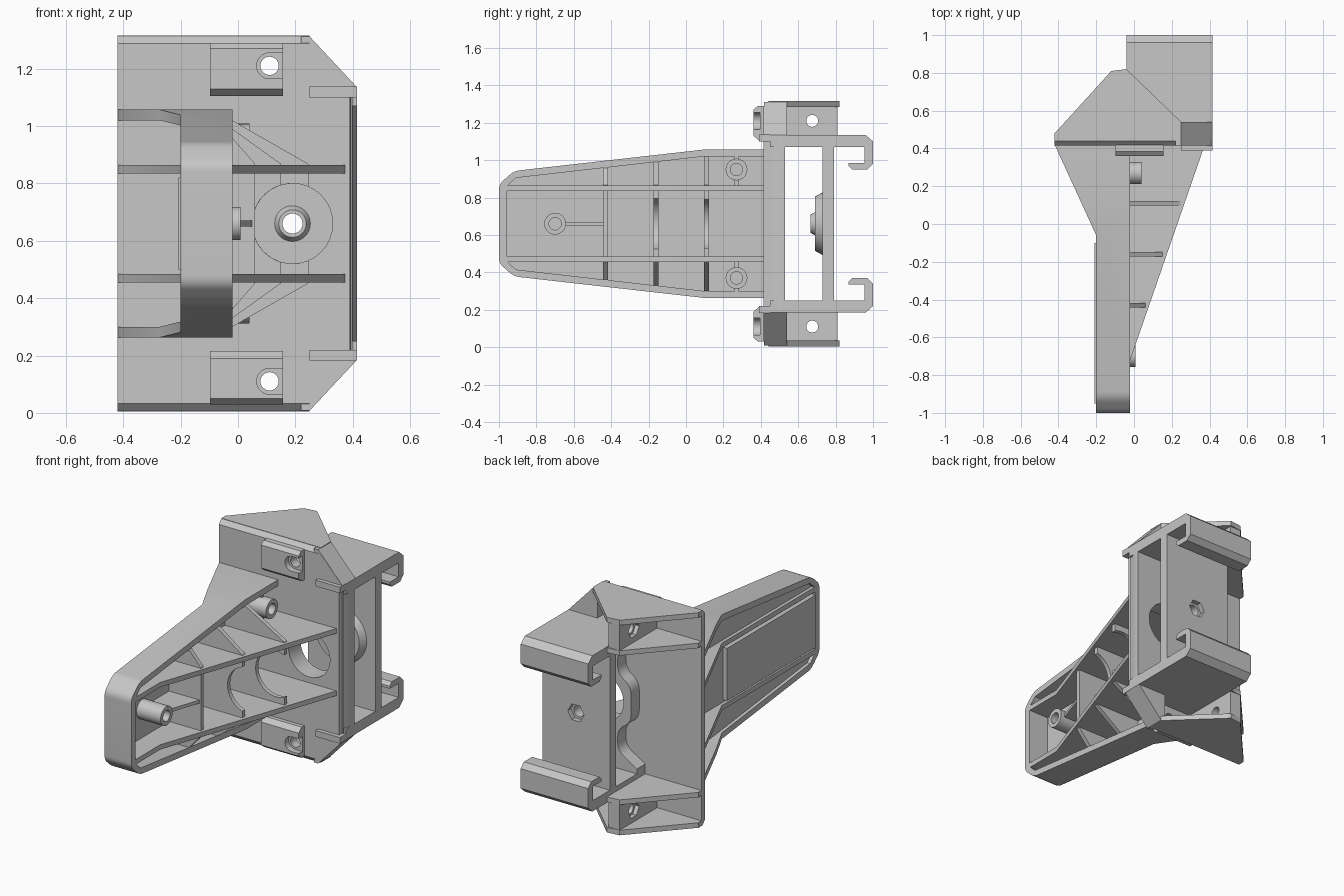
import bpy, bmesh, math
from mathutils import Vector

if "Cube" in bpy.data.objects:
    bpy.data.objects.remove(bpy.data.objects["Cube"], do_unlink=True)

MID = 0.66                      # height of the mirror plane
HOLE = 0.19                     # x of the central screw axis
grey = bpy.data.materials.new("moulded grey")
grey.use_nodes = True
grey.diffuse_color = (0.57, 0.57, 0.57, 1)
grey.node_tree.nodes["Principled BSDF"].inputs["Base Color"].default_value = (0.57, 0.57, 0.57, 1)
parts = []


def add_object(name, bm):
    bmesh.ops.recalc_face_normals(bm, faces=bm.faces[:])
    me = bpy.data.meshes.new(name)
    bm.to_mesh(me)
    bm.free()
    ob = bpy.data.objects.new(name, me)
    bpy.context.collection.objects.link(ob)
    me.materials.append(grey)
    return ob


def prism(name, pts, axis, lo, hi, keep=True):
    """Extrude a 2D outline along an axis; the outline uses the other two axes in order."""
    def place(p, t):
        c = list(p)
        c.insert("xyz".index(axis), t)
        return c
    bm = bmesh.new()
    a = [bm.verts.new(place(p, lo)) for p in pts]
    b = [bm.verts.new(place(p, hi)) for p in pts]
    bm.faces.new(a)
    bm.faces.new(b)
    for i in range(len(pts)):
        j = (i + 1) % len(pts)
        bm.faces.new((a[i], a[j], b[j], b[i]))
    ob = add_object(name, bm)
    if keep:
        parts.append(ob)
    else:
        ob.hide_render = True
    return ob


def cone(name, r1, r2, y_back, y_front):
    """Cone along the screw axis, r1 at the back and r2 at the front."""
    bm = bmesh.new()
    bmesh.ops.create_cone(bm, cap_ends=True, segments=40, radius1=r1, radius2=r2, depth=y_back - y_front)
    for v in bm.verts:
        v.co = Vector((HOLE + v.co.x, (y_back + y_front) / 2 - v.co.z, MID + v.co.y))
    ob = add_object(name, bm)
    parts.append(ob)
    return ob


def ring(u, v, r, n=32):
    return [(u + r * math.cos(math.tau * i / n), v + r * math.sin(math.tau * i / n)) for i in range(n)]


def box(name, x0, x1, y0, y1, z0, z1, keep=True):
    return prism(name, [(x0, y0), (x1, y0), (x1, y1), (x0, y1)], "z", z0, z1, keep)


def cut(ob, *cutters):
    bpy.context.view_layer.objects.active = ob
    for c in cutters:
        m = ob.modifiers.new("cut", "BOOLEAN")
        m.operation, m.solver, m.object = "DIFFERENCE", "EXACT", c
        bpy.ops.object.modifier_apply(modifier=m.name)
        bpy.data.objects.remove(c, do_unlink=True)


def axis_hole(r, n=32, y0=0.3):
    return prism("cutter", ring(HOLE, MID, r, n), "y", y0, 0.9, False)


def rounded(pts, sizes, n=8):
    """Round chosen corners of an outline."""
    out = []
    for i, p in enumerate(pts):
        d = sizes.get(i)
        p = Vector(p)
        if not d:
            out.append(tuple(p))
            continue
        a = p + (Vector(pts[i - 1]) - p).normalized() * d
        b = p + (Vector(pts[(i + 1) % len(pts)]) - p).normalized() * d
        for k in range(n + 1):
            t = k / n
            out.append(tuple(a * (1 - t) ** 2 + p * 2 * t * (1 - t) + b * t * t))
    return out


def mirrored(half):
    return half + [(y, 2 * MID - z) for y, z in reversed(half)]


def flip(pts, s):
    return [(u, MID + s * (v - MID)) for u, v in pts]


def span(z0, z1, s):
    return sorted((MID + s * (z0 - MID), MID + s * (z1 - MID)))


# Main plate with cut corners and the screw opening
plate = prism("main_plate", mirrored([(-0.42, 1.288), (0.27, 1.288), (0.415, 1.135), (0.415, 1.1), (0.39, 1.1)]),
              "y", 0.415, 0.45)
cut(plate, axis_hole(0.14))

# Rail frame: waisted front wall, bevelled edge, back wall
waist = rounded(mirrored([(0.4, 1.13), (-0.04, 1.13), (-0.04, 1.04), (0.09, 0.96), (0.09, 0.83), (0.0, 0.77)]),
                {i: 0.05 for i in range(3, 9)})
cut(prism("frame_front_wall", waist, "y", 0.44, 0.53), axis_hole(0.14))
prism("frame_front_edge", [(0.37, 0.43), (0.39, 0.43), (0.415, 0.49), (0.415, 0.53), (0.37, 0.53)], "z", 0.19, 1.13)
back = box("frame_back_wall", -0.04, 0.415, 0.73, 0.79, 0.2, 1.12)
cut(back, axis_hole(0.035), axis_hole(0.055, 6, 0.76))
hook = [(0.45, 1.135), (0.96, 1.135), (1, 1.1), (1, 0.98), (0.97, 0.95), (0.89, 0.95), (0.87, 0.97),
        (0.87, 0.985), (0.955, 0.985), (0.955, 1.07), (0.45, 1.07)]

# Stepped screw boss on the inside of the back wall
cut(cone("screw_boss_base", 0.17, 0.145, 0.735, 0.69), axis_hole(0.035))
cut(cone("screw_boss_tip", 0.065, 0.048, 0.695, 0.665), axis_hole(0.035))

# Arm: shallow tray with a rim, open towards +x, flaring at its root
half = [(0.43, 1.057), (0.1, 1.057), (-0.92, 0.942), (-1.0, 0.87)]
inner = [(0.5, 1.02), (0.1, 1.02), (-0.91, 0.905), (-0.958, 0.86)]
arm = prism("arm_tray", rounded(mirrored(half), {2: 0.035, 3: 0.03, 4: 0.03, 5: 0.035}), "x", -0.42, -0.02)
flare = [(-0.6, -1.1), (-0.2, -1.1), (-0.2, -0.06), (-0.42, 0.42), (-0.6, 0.42)]
cut(arm, prism("cutter", flare, "z", 0, 1.4, False),
    prism("cutter", mirrored(inner), "x", -0.155, 0.1, False),
    prism("cutter", mirrored(inner), "x", -0.6, -0.18, False))
box("grip_panel", -0.208, -0.16, -0.95, -0.1, 0.5, 0.82)

lid_shape = [(-0.42, 0.44), (-0.42, 0.48), (-0.12, 0.81), (-0.04, 0.82), (0.25, 0.54), (0.25, 0.44)]
lid_bevel = [(0.415, 1.288), (0.442, 1.316), (0.442, 1.285)]
main_rib = [(-0.2, -0.96), (-0.02, -0.96), (-0.02, -0.72), (0.375, 0.42), (-0.42, 0.42), (-0.2, -0.06)]
pad_shape = [(0.42, 1.105), (0.39, 1.105), (0.36, 1.13), (0.36, 1.27), (0.385, 1.29), (0.42, 1.29)]
corner = [(0.22, 1.1), (0.22, 1.312), (0.25, 1.312), (0.415, 1.135), (0.415, 1.1)]
cross = [(-0.43, 0.06), (-0.16, 0.15), (0.11, 0.245)]

for s, tag in ((1, "upper"), (-1, "lower")):
    prism(tag + "_rail_hook", flip(hook, s), "x", -0.04, 0.415)
    prism(tag + "_main_rib", main_rib, "z", *span(0.835, 0.865, s))

    # Sloping side ribs
    for y, h in cross:
        top = 1.03 + min(0, y - 0.1) * 0.115
        side = [(-0.17, 0.85), (h, 0.85), (h, 0.868), (-0.02, top - 0.01), (-0.02, top), (-0.17, top)]
        prism(tag + "_side_rib", flip(side, s), "y", y - 0.013, y + 0.013)

    # Screw post with its ribs
    zc = MID + s * 0.29
    for z0, z1 in ((1.0, 1.03), (0.86, 0.9)):
        box(tag + "_post_rib", -0.17, -0.02, 0.26, 0.28, *span(z0, z1, s))
    post = prism(tag + "_screw_post", ring(0.27, zc, 0.058), "x", -0.17, 0.04)
    cut(post, prism("cutter", ring(0.27, zc, 0.033), "x", -0.1, 0.1, False))

    # Corner pocket: bevelled lid, shelf, upright wall and corner block
    prism(tag + "_pocket_lid", lid_shape, "z", *span(1.285, 1.316, s))
    prism(tag + "_lid_bevel", flip(lid_bevel, s), "x", -0.42, 0.25)
    prism(tag + "_pocket_shelf", lid_shape, "z", *span(1.1, 1.13, s))
    prism(tag + "_corner_block", flip(corner, s), "y", 0.416, 0.54)
    box(tag + "_corner_ledge", 0.25, 0.415, 0.39, 0.45, *span(1.1, 1.137, s))
    zh = MID + s * 0.55
    wall = box(tag + "_pocket_wall", -0.12, -0.045, 0.44, 0.81, *span(1.11, 1.3, s))
    cut(wall, prism("cutter", ring(0.675, zh, 0.032, 24), "x", -0.5, 0.5, False),
        prism("cutter", ring(0.675, zh, 0.052, 6), "x", -0.5, -0.095, False))

    # Front pad with keyhole slot, drilled through the plate
    def drill():
        return prism("cutter", ring(0.11, zh, 0.032, 24), "y", 0.2, 0.7, False)
    pad = prism(tag + "_front_pad", flip(pad_shape, s), "x", -0.097, 0.157)
    cut(pad, box("cutter", 0.11, 0.2, 0.3, 0.395, *span(1.165, 1.255, s), False),
        prism("cutter", ring(0.11, zh, 0.045), "y", 0.3, 0.395, False), drill())
    cut(plate, drill())

# Centre ribs, scooped around the screw axis
for y, h in cross:
    pts = [(-0.17, 0.47), (h, 0.47)]
    if h > 0.1:
        a0 = math.acos((h - HOLE) / 0.14)
        for k in range(17):
            a = -a0 - (math.tau - 2 * a0) * k / 16
            pts.append((HOLE + 0.14 * math.cos(a), MID + 0.14 * math.sin(a)))
    prism("centre_rib", pts + [(h, 0.85), (-0.17, 0.85)], "y", y - 0.013, y + 0.013)

# Tip post and its thin web
tip = prism("tip_post", ring(-0.7, MID, 0.058), "x", -0.17, 0.008)
cut(tip, prism("cutter", ring(-0.7, MID, 0.033), "x", -0.1, 0.1, False))
prism("tip_web", [(-0.17, -0.65), (-0.02, -0.65), (0.05, -0.44), (-0.17, -0.44)], "z", 0.65, 0.67)

# Keep sharp edges, smooth the round ones
bpy.ops.object.select_all(action="DESELECT")
for ob in parts:
    ob.select_set(True)
bpy.context.view_layer.objects.active = plate
bpy.ops.object.shade_smooth_by_angle(angle=math.radians(25))
